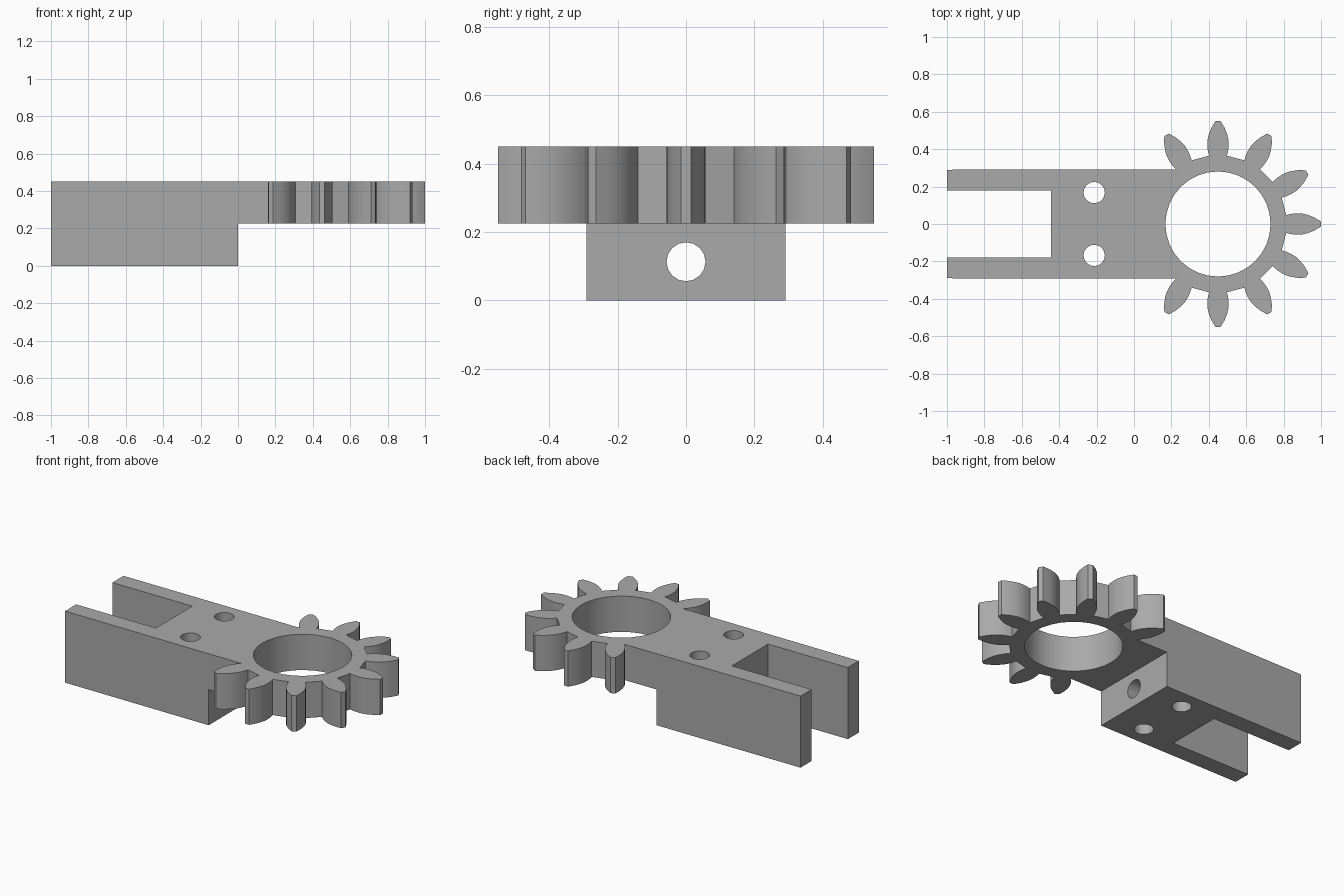
import bpy, bmesh, math
from mathutils import Matrix, Vector

cube = bpy.data.objects.get("Cube")
if cube:
    bpy.data.objects.remove(cube, do_unlink=True)

HEIGHT, STEP = 0.45, 0.225          # full height, underside of the gear plate
HALF_W, SLOT_W, SLOT_X = 0.29, 0.18, -0.445
GEAR_X, BORE_R, HOLE_R = 0.449, 0.281, 0.057

grey = bpy.data.materials.new("plain grey")
grey.use_nodes = True
COLOUR = (0.4, 0.4, 0.4, 1)
grey.diffuse_color = COLOUR
grey.node_tree.nodes["Principled BSDF"].inputs["Base Color"].default_value = COLOUR


def add_object(name, bm):
    bmesh.ops.recalc_face_normals(bm, faces=bm.faces)
    mesh = bpy.data.meshes.new(name)
    bm.to_mesh(mesh)
    bm.free()
    mesh.materials.append(grey)
    obj = bpy.data.objects.new(name, mesh)
    bpy.context.collection.objects.link(obj)
    return obj


def prism(name, outline, z0, z1):
    bm = bmesh.new()
    face = bm.faces.new([bm.verts.new((x, y, z0)) for x, y in outline])
    top = bmesh.ops.extrude_face_region(bm, geom=[face])["geom"]
    verts = [v for v in top if isinstance(v, bmesh.types.BMVert)]
    bmesh.ops.translate(bm, verts=verts, vec=(0, 0, z1 - z0))
    return add_object(name, bm)


def cylinder(name, centre, radius, depth, sides, turn=None):
    matrix = Matrix.Translation(centre) @ (turn or Matrix())
    bm = bmesh.new()
    bmesh.ops.create_cone(bm, cap_ends=True, segments=sides, radius1=radius,
                          radius2=radius, depth=depth, matrix=matrix)
    return add_object(name, bm)


def cut(target, cutter):
    mod = target.modifiers.new("cut", "BOOLEAN")
    mod.operation, mod.solver, mod.object = "DIFFERENCE", "EXACT", cutter
    bpy.context.view_layer.objects.active = target
    bpy.ops.object.modifier_apply(modifier=mod.name)
    bpy.data.objects.remove(cutter, do_unlink=True)


# Tooth flank as (radius, half width), mirrored to make a whole tooth
flank = [(0.365, 0.048), (0.39, 0.054), (0.42, 0.057), (0.45, 0.056),
         (0.48, 0.049), (0.515, 0.035), (0.55, 0.014)]
tooth = [(r, -w) for r, w in flank] + [(r, w) for r, w in reversed(flank)]

# Outline: forked arm first, then nine teeth round the open side of the gear
outline = [(-1, HALF_W), (-1, SLOT_W), (SLOT_X, SLOT_W),
           (SLOT_X, -SLOT_W), (-1, -SLOT_W), (-1, -HALF_W)]
for i in range(-4, 5):
    a = math.radians(30 * i)
    outline += [(GEAR_X + r * math.cos(a) - w * math.sin(a),
                 r * math.sin(a) + w * math.cos(a)) for r, w in tooth]
arm = prism("gear_arm", outline, 0, HEIGHT)

# Relief under the gear
cut(arm, prism("relief_cutter", [(0, -1), (2, -1), (2, 1), (0, 1)], -1, STEP))

# Gear bore, two bolt holes and the lengthwise hole into the slot
cut(arm, cylinder("bore_cutter", (GEAR_X, 0, HEIGHT / 2), BORE_R, 2, 32))
for side in (-1, 1):
    cut(arm, cylinder("bolt_cutter", (-0.213, side * 0.168, HEIGHT / 2), HOLE_R, 2, 16))
cut(arm, cylinder("shaft_cutter", (-0.2, 0, 0.113), HOLE_R, 0.8, 16,
                  Matrix.Rotation(math.pi / 2, 4, "Y")))

bpy.ops.object.select_all(action="DESELECT")
arm.select_set(True)
bpy.context.view_layer.objects.active = arm
bpy.ops.object.shade_smooth_by_angle(angle=math.radians(32))
